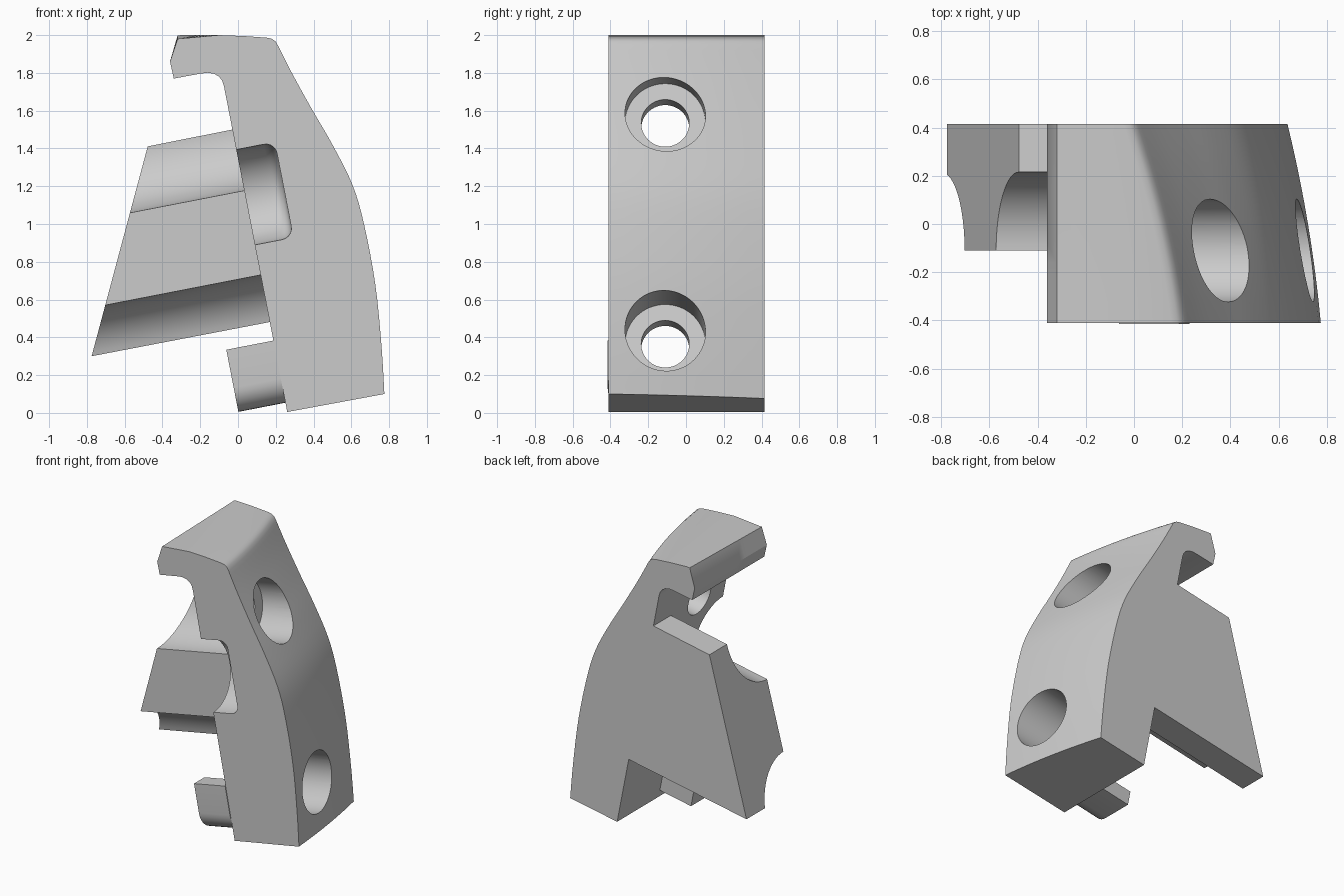
import bpy, bmesh, math

if "Cube" in bpy.data.objects:
    bpy.data.objects.remove(bpy.data.objects["Cube"])

A = math.radians(11)            # tilt of the mounting frame
C, S = math.cos(A), math.sin(A)
U0 = 0.257                      # back plane of the body in the tilted frame
Y0, Y1 = -0.41, 0.415
HY = -0.11                      # screw axis y


def world(u, v):
    return (u * C - v * S, u * S + v * C)


def loft(name, rings):
    """Solid through a list of equal-length closed rings."""
    bm = bmesh.new()
    vs = [[bm.verts.new(p) for p in r] for r in rings]
    n = len(vs[0])
    for a, b in zip(vs, vs[1:]):
        for i in range(n):
            j = (i + 1) % n
            bm.faces.new((a[i], a[j], b[j], b[i]))
    bm.faces.new(vs[0])
    bm.faces.new(vs[-1])
    bmesh.ops.recalc_face_normals(bm, faces=bm.faces)
    me = bpy.data.meshes.new(name)
    bm.to_mesh(me)
    bm.free()
    ob = bpy.data.objects.new(name, me)
    bpy.context.collection.objects.link(ob)
    return ob


def rod(u0, u1, v, y, r, bevel=0):
    """Cylinder cutter along the tilted u axis."""
    x, z = world((u0 + u1) / 2, v)
    bpy.ops.mesh.primitive_cylinder_add(vertices=64, radius=r, depth=u1 - u0,
                                        location=(x, y, z), rotation=(0, math.pi / 2 - A, 0))
    ob = bpy.context.object
    ob.name = "cutter"
    ob.hide_render = True
    if bevel:
        m = ob.modifiers.new("bevel", 'BEVEL')
        m.width, m.segments = bevel, 5
        m.limit_method, m.angle_limit = 'ANGLE', math.radians(60)
    return ob


def cut(ob, cutters):
    for c in cutters:
        m = ob.modifiers.new("cut", 'BOOLEAN')
        m.operation, m.solver, m.object = 'DIFFERENCE', 'EXACT', c
        bpy.context.view_layer.objects.active = ob
        bpy.ops.object.modifier_apply(modifier=m.name)
        bpy.data.objects.remove(c, do_unlink=True)


def smooth(ob):
    bpy.ops.object.select_all(action='DESELECT')
    ob.select_set(True)
    bpy.context.view_layer.objects.active = ob
    bpy.ops.object.shade_smooth_by_angle(angle=math.radians(30))


def spline(pts, steps=4):
    """Catmull-Rom refinement of an open profile."""
    p = [pts[0]] + pts + [pts[-1]]
    out = []
    for a, b, c, d in zip(p, p[1:], p[2:], p[3:]):
        for k in range(steps):
            t = k / steps
            out.append(tuple(0.5 * (2 * b[i] + (c[i] - a[i]) * t
                       + (2 * a[i] - 5 * b[i] + 4 * c[i] - d[i]) * t * t
                       + (3 * b[i] - a[i] - 3 * c[i] + d[i]) * t ** 3) for i in (0, 1)))
    return out + [pts[-1]]


# Body: hooked profile whose outer curve moves inward towards the back
outer = spline([(.775, .10), (.76, .35), (.727, .68), (.667, 1.0), (.605, 1.21), (.50, 1.42),
                (.39, 1.61), (.285, 1.80), (.212, 1.945)])
outer += [(.198, 1.967), (.18, 1.98), (.155, 1.986), (.03, 1.995), (-.1, 2.0)]
hook = [(-.36, 1.86), (-.34, 1.77), (-.2, 1.796), (-.16, 1.801), (-.125, 1.795),
        (-.10, 1.78), (-.083, 1.757), world(U0, 1.71), world(U0, -.045)]
rings = []
N = 10
for k in range(N + 1):
    t = k / N
    y = Y0 + (Y1 - Y0) * t
    f = .55 * t + .45 * t * t
    ring = []
    for x, z in outer:
        s = f * (.135 + .0325 * z)
        ring.append((x - s, y, z - .19 * s * max(0, 1 - z)))
    ring.append((-.32, y, 1.98 + .018 * t))
    ring += [(x, y, z) for x, z in hook]
    rings.append(ring)
body = loft("body", rings)

# Counterbored screw holes and the round side pocket
cutters = [rod(0, .465, 1.113, Y0 - .001, .257, .06)]
for v in (1.483, .292):
    cutters += [rod(-.1, .8, v, HY, .127), rod(.41, 1.3, v, HY, .213)]
cut(body, cutters)
smooth(body)

# Wedge: rear plate and central rib, left by scooping two round channels
wp = [(-.478, 1.411), world(U0, 1.478), world(U0, .44), (-.775, .30)]
wedge = loft("wedge_rib", [[(x, y, z) for x, z in wp] for y in (HY, Y1)])
cut(wedge, [rod(-1.3, .8, 1.474, HY, .325), rod(-1.3, .8, .372, HY, .322)])
smooth(wedge)

# Clip: L-shaped lug with a rounded corner beside the lower hole
def arc(cy, cv, r):
    return [(cy - r * math.cos(i * math.pi / 16), cv - r * math.sin(i * math.pi / 16))
            for i in range(9)]

yc = -.415
lp = [(yc, .34)] + arc(yc + .13, .135, .13) + [(-.06, .005), (-.06, .115)]
lp += arc(-.255, .155, .04)[::-1] + [(-.295, .34)]
clip = loft("clip_lug", [[(world(u, v)[0], y, world(u, v)[1]) for y, v in lp] for u in (.003, U0)])
smooth(clip)
